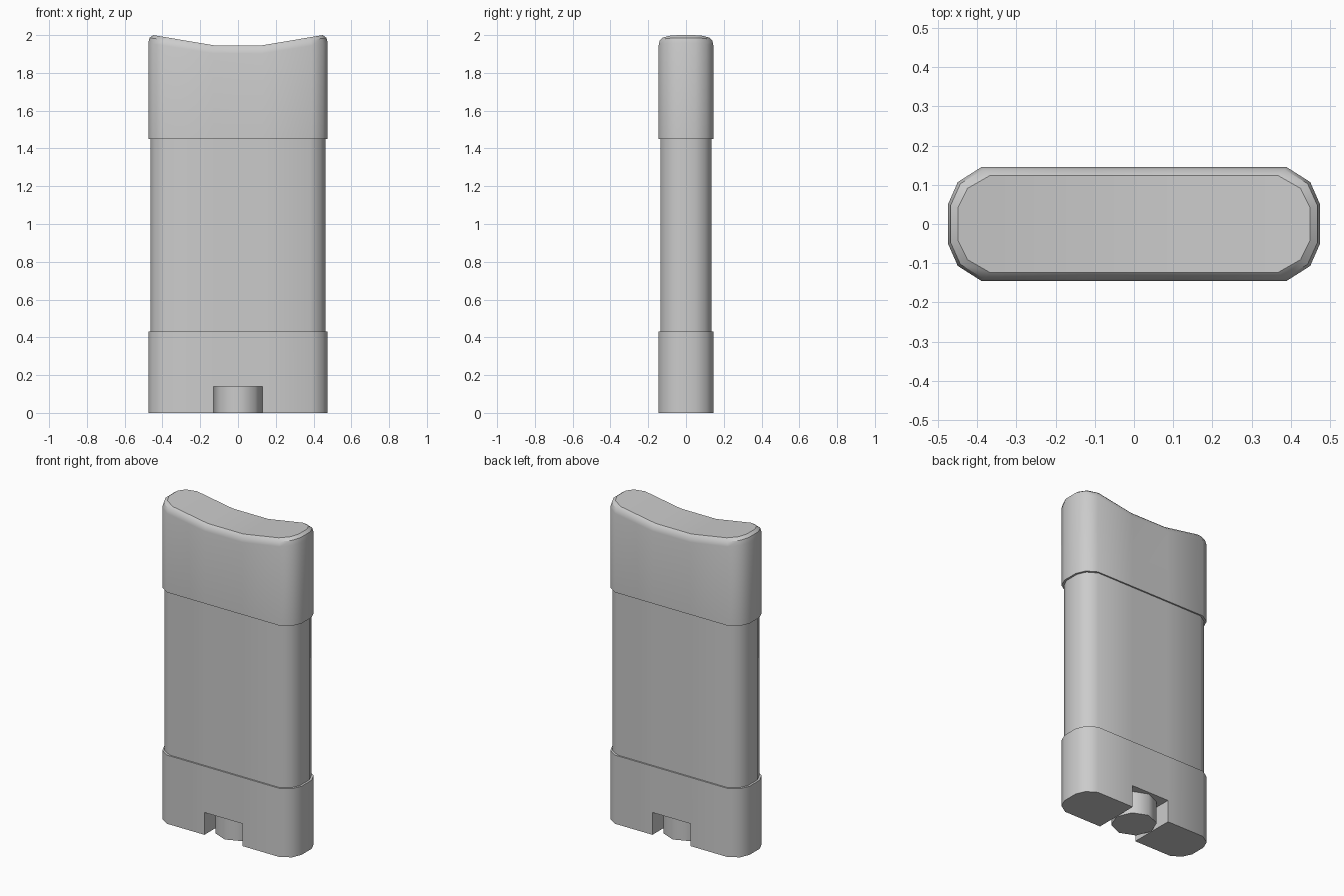
import bpy, bmesh
from math import radians, pi

if "Cube" in bpy.data.objects:
    bpy.data.objects.remove(bpy.data.objects["Cube"])

# Front half of the rounded plan outline, left to right (back half is mirrored)
RIGHT = [(0.13, -0.145), (0.39, -0.145), (0.45, -0.107), (0.475, -0.05)]
FRONT = [(-x, y) for x, y in reversed(RIGHT)] + RIGHT
N = len(FRONT)


def finish(name, bm, angle):
    bmesh.ops.recalc_face_normals(bm, faces=bm.faces)
    me = bpy.data.meshes.new(name)
    bm.to_mesh(me)
    bm.free()
    ob = bpy.data.objects.new(name, me)
    bpy.context.collection.objects.link(ob)
    activate(ob)
    if angle:
        bpy.ops.object.shade_smooth_by_angle(angle=radians(angle))
    return ob


def activate(ob):
    bpy.ops.object.select_all(action='DESELECT')
    ob.select_set(True)
    bpy.context.view_layer.objects.active = ob


def loft(name, rings):
    """Stack outline rings (inset x, inset y scale, height function) and close both ends."""
    bm = bmesh.new()
    loops = []
    for sx, sy, z in rings:
        front = [bm.verts.new((x * sx, y * sy, z(x))) for x, y in FRONT]
        back = [bm.verts.new((x * sx, -y * sy, z(x))) for x, y in FRONT]
        loops.append(front + back[::-1])
    n = 2 * N
    for a, b in zip(loops, loops[1:]):
        for i in range(n):
            j = (i + 1) % n
            bm.faces.new((a[i], a[j], b[j], b[i]))
    for r in (loops[0], loops[-1]):
        for i in range(N - 1):
            bm.faces.new((r[i], r[i + 1], r[n - 2 - i], r[n - 1 - i]))
    return finish(name, bm, 38)


def flat(z):
    return lambda x: z


def dip(drop):
    return lambda x: 1.945 + 0.055 * (abs(x) - 0.13) / 0.345 - drop


# Cap with a saddle-shaped top and rounded rim
loft("cap", [(1, 1, flat(1.45)), (1, 1, dip(0.042)),
             (0.985, 0.96, dip(0.014)), (0.945, 0.85, dip(0))])

# Slightly narrower container body
loft("body", [(0.973, 0.935, flat(0.43)), (0.973, 0.935, flat(1.45))])

# Base collar with a slot cut through from front to back
base = loft("base", [(1, 1, flat(0)), (1, 1, flat(0.43))])
bm = bmesh.new()
bmesh.ops.create_cube(bm, size=1)
for v in bm.verts:
    v.co = (v.co.x * 0.262, v.co.y, v.co.z * 0.28)
cutter = finish("slot_cutter", bm, 0)
cutter.hide_render = True
mod = base.modifiers.new("slot", 'BOOLEAN')
mod.operation = 'DIFFERENCE'
mod.solver = 'EXACT'
mod.object = cutter
activate(base)
while base.modifiers[0] != mod:
    bpy.ops.object.modifier_move_up(modifier=mod.name)
bpy.ops.object.modifier_apply(modifier=mod.name)
bpy.data.objects.remove(cutter)

# Octagonal turning knob inside the slot
bpy.ops.mesh.primitive_cylinder_add(vertices=8, radius=0.13, depth=0.14, location=(0, 0, 0.07))
knob = bpy.context.object
knob.name = "turning_knob"
bpy.ops.object.shade_smooth_by_angle(angle=radians(50))
